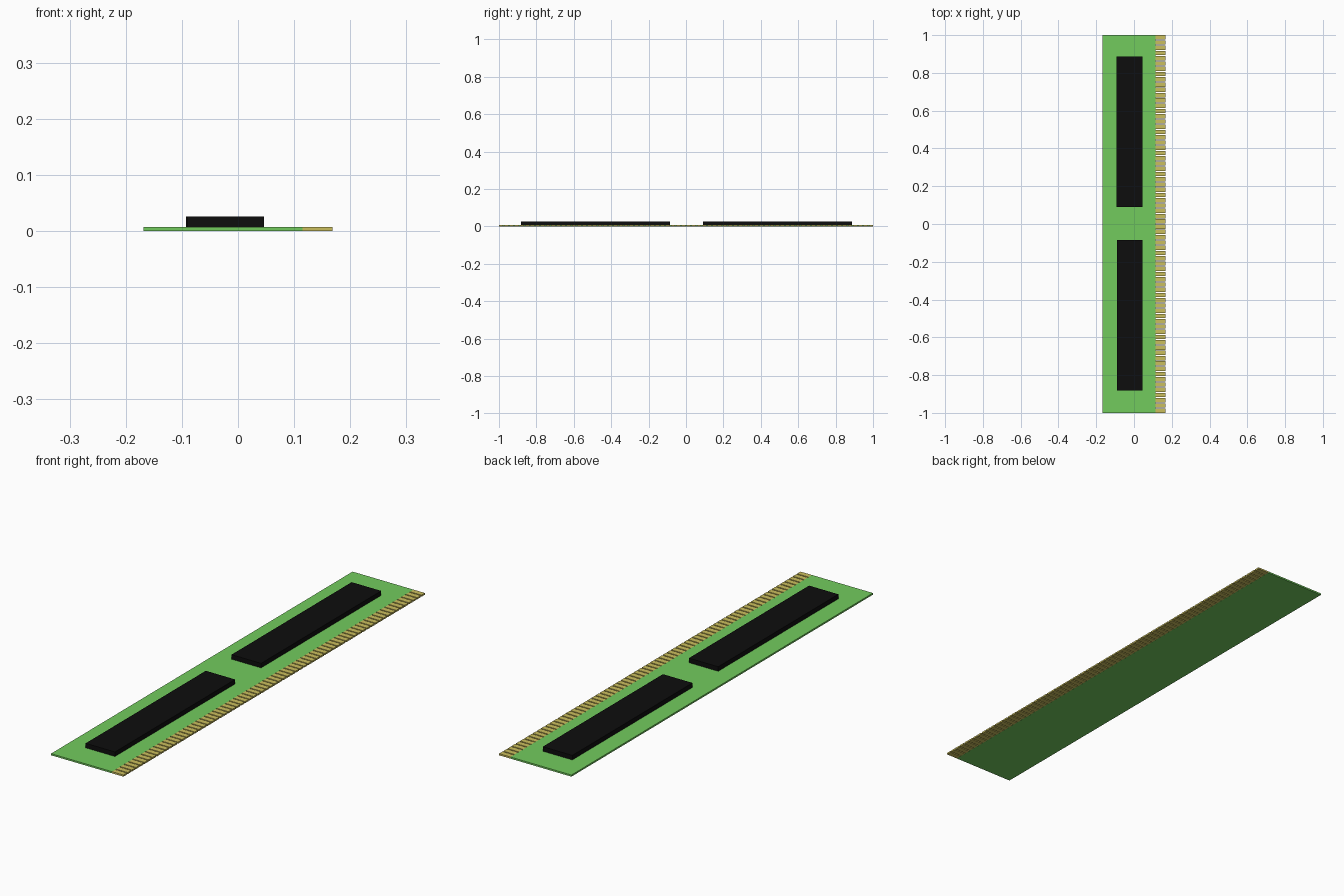
import bpy

cube = bpy.data.objects.get("Cube")
if cube:
    bpy.data.objects.remove(cube, do_unlink=True)


def material(name, rgb):
    m = bpy.data.materials.new(name)
    m.use_nodes = True
    m.diffuse_color = (*rgb, 1)
    m.node_tree.nodes["Principled BSDF"].inputs["Base Color"].default_value = (*rgb, 1)
    return m


green = material("board green", (0.17, 0.60, 0.11))
black = material("chip black", (0.004, 0.004, 0.004))
gold = material("contact gold", (0.60, 0.52, 0.11))


def box(name, low, high, mat):
    bpy.ops.mesh.primitive_cube_add(size=1, location=[(a + b) / 2 for a, b in zip(low, high)])
    ob = bpy.context.object
    ob.name = name
    ob.scale = [b - a for a, b in zip(low, high)]
    bpy.ops.object.transform_apply(location=False, rotation=False, scale=True)
    ob.data.materials.append(mat)
    return ob


THICK = 0.007
EDGE = 0.115

# Circuit board
box("circuit_board", (-0.168, -1, 0), (EDGE, 1, THICK), green)

# Two memory chips, very slightly out of line
box("front_chip", (-0.090, -0.882, THICK), (0.046, -0.085, 0.026), black)
box("back_chip", (-0.093, 0.090, THICK), (0.044, 0.887, 0.026), black)

# Row of edge contacts with narrow gaps
COUNT = 72
GAP = 0.005
pitch = (2 + GAP) / COUNT
contact = box("edge_contacts", (EDGE, -1, 0), (0.168, -1 + pitch - GAP, THICK), gold)
row = contact.modifiers.new("row", "ARRAY")
row.count = COUNT
row.use_relative_offset = False
row.use_constant_offset = True
row.constant_offset_displace = (0, pitch, 0)
